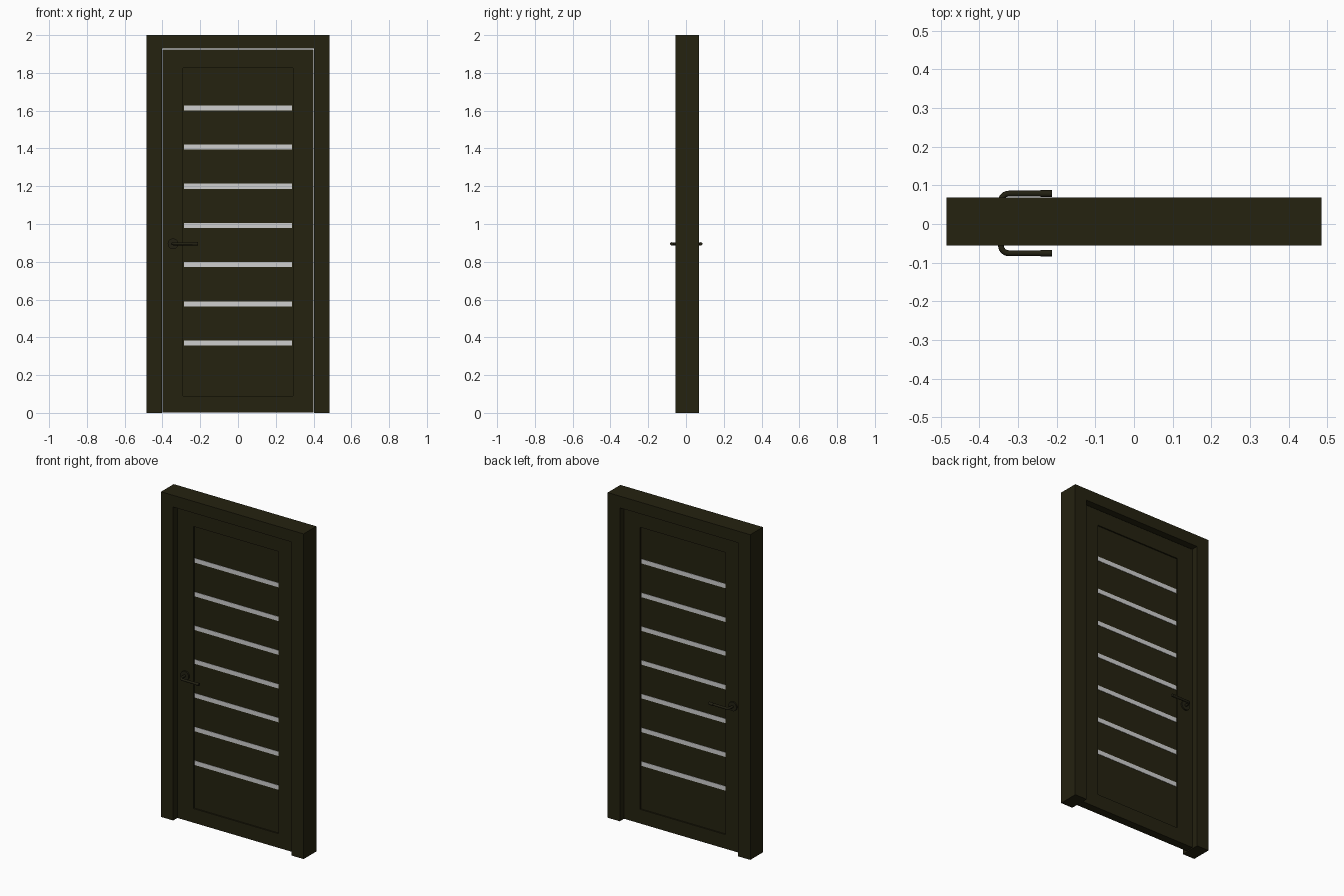
import bpy, bmesh, math
from mathutils import Vector, Matrix

if "Cube" in bpy.data.objects:
    bpy.data.objects.remove(bpy.data.objects["Cube"])


def material(name, rgb):
    m = bpy.data.materials.new(name)
    m.diffuse_color = (*rgb, 1)
    m.use_nodes = True
    m.node_tree.nodes["Principled BSDF"].inputs["Base Color"].default_value = m.diffuse_color
    return m


WOOD = material("dark wood", (0.018, 0.016, 0.005))
METAL = material("dark metal", (0.016, 0.0145, 0.006))
GLASS = material("frosted glass", (0.62, 0.62, 0.62))


def finish(name, bm, mat, smooth=False):
    bmesh.ops.recalc_face_normals(bm, faces=bm.faces)
    me = bpy.data.meshes.new(name)
    bm.to_mesh(me)
    bm.free()
    me.materials.append(mat)
    ob = bpy.data.objects.new(name, me)
    bpy.context.collection.objects.link(ob)
    if smooth:
        bpy.ops.object.select_all(action='DESELECT')
        ob.select_set(True)
        bpy.context.view_layer.objects.active = ob
        bpy.ops.object.shade_smooth_by_angle(angle=math.radians(40))
    return ob


def box(name, x, y, z, mat):
    bm = bmesh.new()
    lo, hi = Vector((x[0], y[0], z[0])), Vector((x[1], y[1], z[1]))
    bmesh.ops.create_cube(bm, size=1, matrix=Matrix.Translation((lo + hi) / 2)
                          @ Matrix.Diagonal((*(hi - lo), 1)))
    return finish(name, bm, mat)


def extrude_outline(name, pts, y0, y1, mat):
    bm = bmesh.new()
    f = bm.faces.new([bm.verts.new((x, y0, z)) for x, z in pts])
    ext = bmesh.ops.extrude_face_region(bm, geom=[f])["geom"]
    bmesh.ops.translate(bm, vec=(0, y1 - y0, 0),
                        verts=[v for v in ext if isinstance(v, bmesh.types.BMVert)])
    return finish(name, bm, mat)


def sweep(name, path, radii, mat, sides=16):
    """Round tube through points in the horizontal plane."""
    bm = bmesh.new()
    path = [Vector(p) for p in path]
    rings = []
    for i, p in enumerate(path):
        t = (path[min(i + 1, len(path) - 1)] - path[max(i - 1, 0)]).normalized()
        side = t.cross(Vector((0, 0, 1)))
        rings.append([bm.verts.new(p + radii[i] * (side * math.cos(a) + Vector((0, 0, math.sin(a)))))
                      for a in (2 * math.pi * k / sides for k in range(sides))])
    for a, b in zip(rings, rings[1:]):
        for k in range(sides):
            n = (k + 1) % sides
            bm.faces.new((a[k], a[n], b[n], b[k]))
    bm.faces.new(rings[0])
    bm.faces.new(rings[-1])
    return finish(name, bm, mat, True)


# Door frame: one inverted U
FY0, FY1 = -0.055, 0.068
extrude_outline("door_frame", [(-0.485, 0), (-0.485, 2), (0.485, 2), (0.485, 0),
                               (0.403, 0), (0.403, 1.928), (-0.403, 1.928), (-0.403, 0)],
                FY0, FY1, WOOD)

# Door leaf: stiles and rails with thin see-through gap to the frame
DY0, DY1 = -0.019, 0.032
PX, PZ0, PZ1 = 0.29, 0.09, 1.825
for s, n in ((-1, "left"), (1, "right")):
    box(n + "_stile", sorted((s * PX, s * 0.399)), (DY0, DY1), (0.003, 1.923), WOOD)
box("top_rail", (-PX, PX), (DY0, DY1), (PZ1, 1.923), WOOD)
box("bottom_rail", (-PX, PX), (DY0, DY1), (0.003, PZ0), WOOD)

# Slightly recessed panel
R = 0.008
box("panel", (-PX, PX), (DY0 + R, DY1 - R), (PZ0, PZ1), WOOD)

# Frosted glass strips, showing on both faces
for i in range(7):
    z = 0.37 + i * 0.2075
    box(f"glass_strip_{i + 1}", (-0.286, 0.286), (DY0 + R - 0.002, DY1 - R + 0.002),
        (z - 0.0135, z + 0.0135), GLASS)

# Handle on each face: rosette plus bent lever with a thicker grip end
HX, HZ = -0.344, 0.895
for s, face, yl, n in ((-1, DY0, 0.0755, "front"), (1, DY1, 0.0785, "back")):
    bm = bmesh.new()
    bmesh.ops.create_cone(bm, cap_ends=True, segments=32, radius1=0.028, radius2=0.028, depth=0.01,
                          matrix=Matrix.Translation((HX, face + s * 0.004, HZ))
                          @ Matrix.Rotation(math.pi / 2, 4, 'X'))
    finish(n + "_rosette", bm, METAL, True)
    r, bend = 0.0075, 0.02
    path = [(HX, face, HZ)]
    for k in range(7):
        a = math.pi / 2 * k / 6
        path.append((HX + bend * (1 - math.cos(a)), s * (yl - bend + bend * math.sin(a)), HZ))
    path += [(-0.242, s * yl, HZ), (-0.2415, s * yl, HZ), (-0.212, s * yl, HZ)]
    sweep(n + "_lever", path, [r] * 9 + [0.0088] * 2, METAL)
